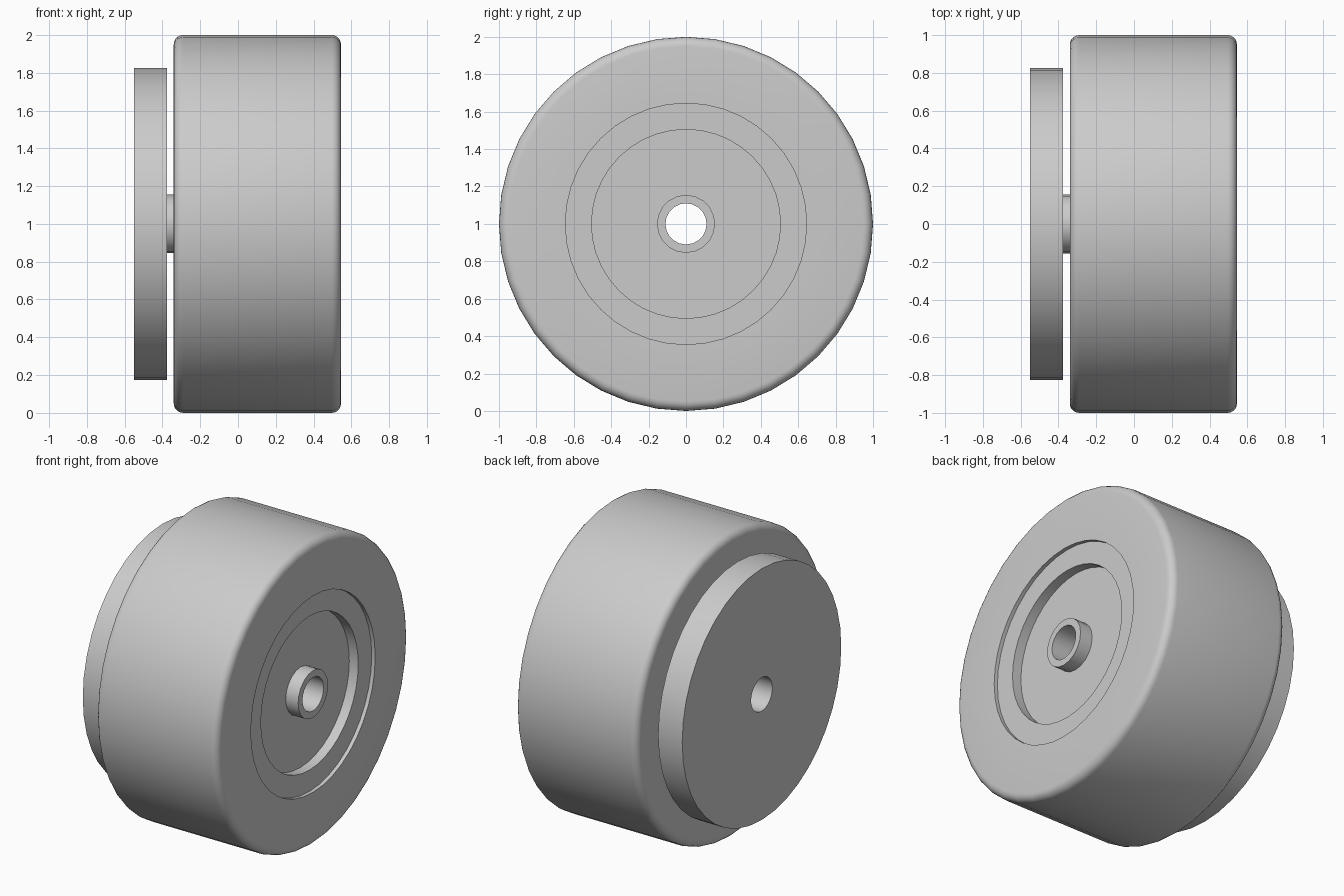
import bpy
import bmesh
from math import cos, sin, pi, radians

cube = bpy.data.objects.get("Cube")
if cube:
    bpy.data.objects.remove(cube, do_unlink=True)

grey = bpy.data.materials.new("plain grey")
grey.use_nodes = True
colour = (0.6, 0.6, 0.6, 1.0)
grey.diffuse_color = colour
grey.node_tree.nodes["Principled BSDF"].inputs["Base Color"].default_value = colour

AXLE_HEIGHT = 1.0


def lathe(name, profile, sides):
    """Turn a closed (x, radius) profile around the axle."""
    bm = bmesh.new()
    rings = []
    for i in range(sides):
        a = 2 * pi * i / sides
        rings.append([bm.verts.new((x, r * sin(a), r * cos(a))) for x, r in profile])
    n = len(profile)
    for i, ring in enumerate(rings):
        following = rings[(i + 1) % sides]
        for j in range(n):
            k = (j + 1) % n
            bm.faces.new((ring[j], ring[k], following[k], following[j]))
    bmesh.ops.recalc_face_normals(bm, faces=bm.faces)
    mesh = bpy.data.meshes.new(name)
    bm.to_mesh(mesh)
    bm.free()
    mesh.materials.append(grey)
    obj = bpy.data.objects.new(name, mesh)
    obj.location.z = AXLE_HEIGHT
    bpy.context.collection.objects.link(obj)
    bpy.ops.object.select_all(action="DESELECT")
    obj.select_set(True)
    bpy.context.view_layer.objects.active = obj
    bpy.ops.object.shade_smooth_by_angle(angle=radians(30))
    return obj


def rounded_corner(x, r, radius, start, steps=5):
    """Quarter arc of profile points around the centre (x, r)."""
    angles = [start - pi / 2 * i / steps for i in range(steps + 1)]
    return [(x + radius * cos(a), r + radius * sin(a)) for a in angles]


# Tyre with rounded shoulders
INNER, OUTER, BEVEL = -0.34, 0.545, 0.05
tyre = [(INNER, 0.645)]
tyre += rounded_corner(INNER + BEVEL, 1 - BEVEL, BEVEL, pi)
tyre += rounded_corner(OUTER - BEVEL, 1 - BEVEL, BEVEL, pi / 2)
tyre += [(OUTER, 0.645)]
lathe("tyre", tyre, 40)

# Rim with a raised lip and a recessed centre
lathe("rim", [(INNER, 0.13), (INNER, 0.645), (0.52, 0.645),
              (0.52, 0.505), (0.455, 0.505), (0.455, 0.13)], 40)

# Hollow hub running through the rim to the back disc
lathe("hub", [(-0.375, 0.11), (-0.375, 0.155), (OUTER, 0.155), (OUTER, 0.11)], 20)

# Back disc with its axle hole
lathe("back_disc", [(-0.55, 0.11), (-0.55, 0.825), (-0.375, 0.825), (-0.375, 0.11)], 40)
